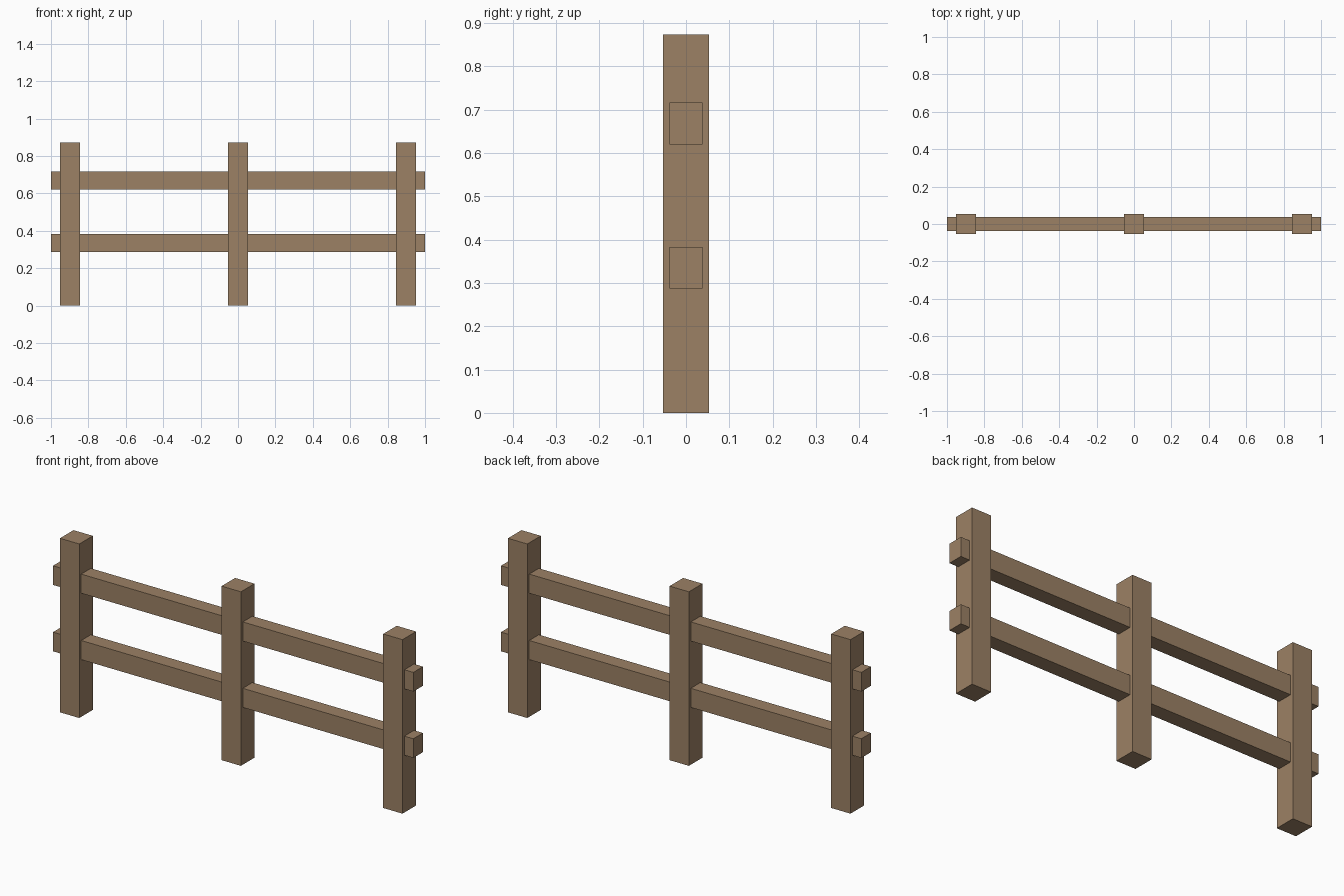
import bpy

cube = bpy.data.objects.get("Cube")
if cube:
    bpy.data.objects.remove(cube, do_unlink=True)

# Weathered timber colour
WOOD = (0.332, 0.220, 0.130, 1.0)
wood = bpy.data.materials.new("brown_wood")
wood.use_nodes = True
wood.diffuse_color = WOOD
bsdf = next(n for n in wood.node_tree.nodes if n.type == 'BSDF_PRINCIPLED')
bsdf.inputs["Base Color"].default_value = WOOD
bsdf.inputs["Roughness"].default_value = 0.9


def beam(name, size, centre):
    """Add a flat-faced box of the given size."""
    bpy.ops.mesh.primitive_cube_add(size=1, location=centre)
    obj = bpy.context.object
    obj.name = name
    obj.scale = size
    bpy.ops.object.transform_apply(location=False, rotation=False, scale=True)
    obj.data.materials.append(wood)
    return obj


# Three upright posts
POST_WIDTH, POST_HEIGHT = 0.107, 0.873
for name, x in (("right_post", -0.897), ("middle_post", 0), ("left_post", 0.897)):
    beam(name, (POST_WIDTH, POST_WIDTH, POST_HEIGHT), (x, 0, POST_HEIGHT / 2))

# Two rails running through the posts
for name, z in (("lower_rail", 0.335), ("upper_rail", 0.668)):
    beam(name, (2, 0.076, 0.096), (0, 0, z))
